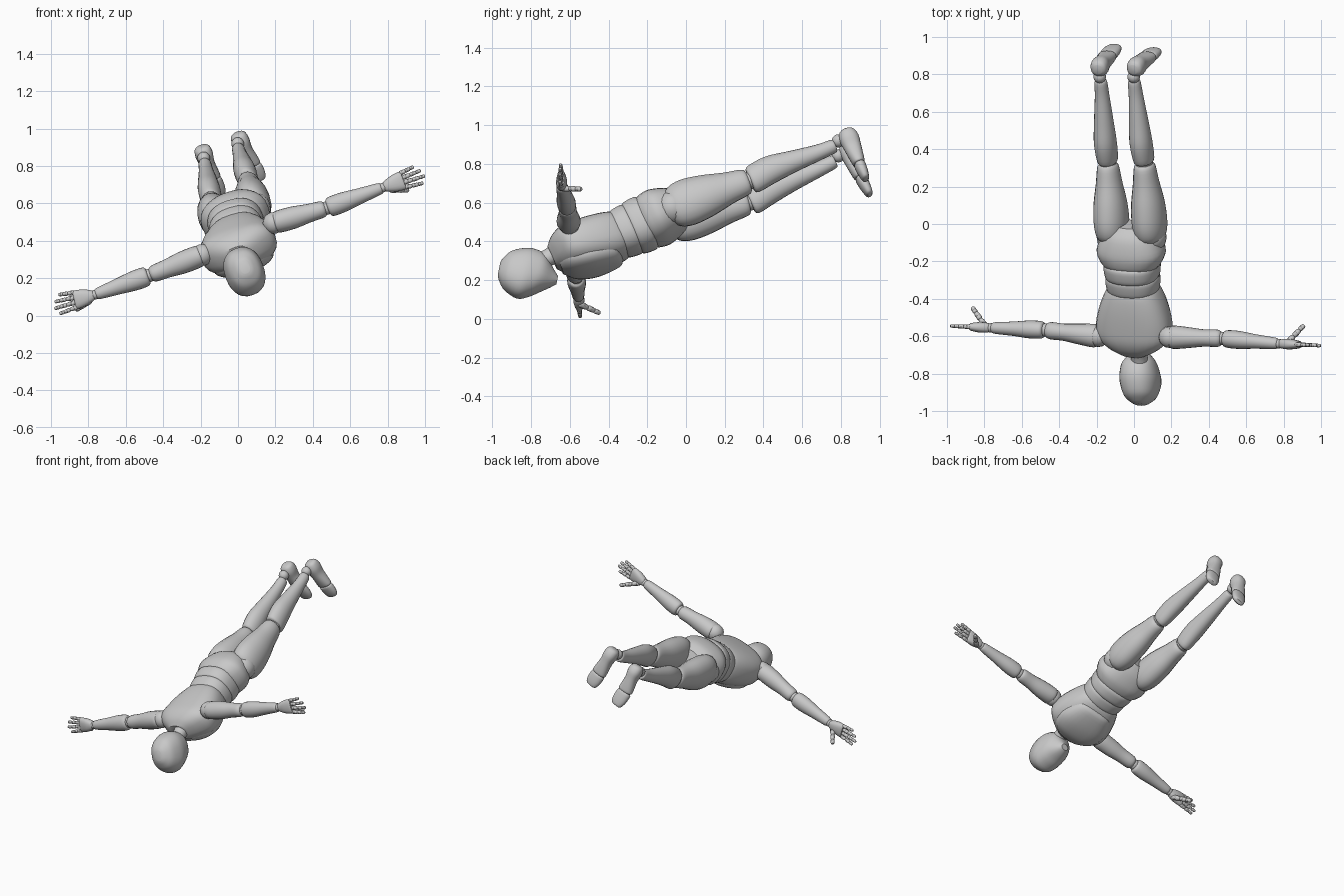
import bpy, bmesh, math
from mathutils import Vector as V

if "Cube" in bpy.data.objects:
    bpy.data.objects.remove(bpy.data.objects["Cube"])

grey = bpy.data.materials.new("plain_grey")
grey.use_nodes = True
grey.diffuse_color = (0.58, 0.58, 0.58, 1)
grey.node_tree.nodes["Principled BSDF"].inputs["Base Color"].default_value = grey.diffuse_color
parts = []


def finish(name, bm):
    mesh = bpy.data.meshes.new(name)
    bmesh.ops.recalc_face_normals(bm, faces=bm.faces)
    bm.to_mesh(mesh)
    bm.free()
    mesh.materials.append(grey)
    ob = bpy.data.objects.new(name, mesh)
    bpy.context.collection.objects.link(ob)
    parts.append(ob)


def spline(a, b, c, d, t):
    return 0.5 * (2 * b + (c - a) * t + (2 * a - 5 * b + 4 * c - d) * t * t
                  + (3 * b - a - 3 * c + d) * t ** 3)


def loft(name, start, end, side, stations, power=2.0, sides=20, steps=4):
    """Rings of (t, half width, half depth, depth shift) along start-end."""
    start, end = V(start), V(end)
    axis = (end - start).normalized()
    s = V(side)
    s = (s - axis * s.dot(axis)).normalized()
    f = s.cross(axis)
    rows = [tuple(r) + (0,) * (4 - len(r)) for r in stations]
    rings = []
    for i in range(len(rows) - 1):
        quad = [rows[max(i - 1, 0)], rows[i], rows[i + 1], rows[min(i + 2, len(rows) - 1)]]
        for k in range(steps):
            rings.append([spline(*v, k / steps) for v in zip(*quad)])
    rings.append(rows[-1])
    bm = bmesh.new()
    loops = []
    for t, w, d, shift in rings:
        centre = start.lerp(end, t) + f * shift
        loop = []
        for j in range(sides):
            a = math.tau * j / sides
            x = math.copysign(abs(math.cos(a)) ** (2 / power), math.cos(a))
            y = math.copysign(abs(math.sin(a)) ** (2 / power), math.sin(a))
            loop.append(bm.verts.new(centre + s * w * x + f * d * y))
        loops.append(loop)
    for p, q in zip(loops, loops[1:]):
        for j in range(sides):
            n = (j + 1) % sides
            bm.faces.new((p[j], p[n], q[n], q[j]))
    bm.faces.new(loops[0])
    bm.faces.new(loops[-1])
    finish(name, bm)


def ball(name, centre, radius):
    bm = bmesh.new()
    bmesh.ops.create_uvsphere(bm, u_segments=16, v_segments=10, radius=radius)
    bmesh.ops.translate(bm, verts=bm.verts, vec=V(centre))
    finish(name, bm)


# Body frame: across points to the left hip, up runs to the head
across = V((0.94, 0, 0.34))
up = V((0.05, -0.91, -0.40)).normalized()
hips = V((-0.015, -0.13, 0.53))


def torso(name, stations, power=2.4):
    loft(name, hips, hips + up, across, stations, power, 28)


# Trunk
torso("pelvis", [(-.14, .07, .06), (-.09, .14, .11), (0, .185, .14),
                 (.06, .17, .138), (.09, .15, .125)])
torso("lower_waist", [(.07, .135, .125), (.09, .15, .142), (.15, .145, .138), (.17, .13, .12)])
torso("upper_waist", [(.15, .13, .12), (.17, .145, .132), (.23, .14, .125), (.25, .125, .11)])
torso("ribcage", [(.21, .12, .10), (.24, .145, .122), (.32, .18, .132, -.005), (.42, .205, .13, -.015),
                  (.50, .20, .12, -.025), (.56, .14, .095, -.03), (.60, .07, .06, -.03)], 2.6)
torso("breastplate", [(.27, .09, .06, .065), (.30, .13, .082, .065), (.42, .17, .08, .06),
                      (.52, .15, .07, .04), (.58, .08, .05, .015)], 2.6)

# Neck and head
loft("neck", (.035, -.79, .275), (.02, -.63, .36), across,
     [(0, .048, .048), (.5, .045, .045), (.8, .055, .055), (1, .07, .06)])
loft("head", (.035, -.965, .26), (.035, -.665, .20), across,
     [(0, .025, .035), (.04, .05, .062), (.16, .085, .105), (.4, .105, .135), (.6, .10, .122, .012),
      (.75, .086, .095, .018), (.9, .05, .05, .005), (1, .025, .02)], 2.3, 28)


# Limb helpers
def leg(tag, hip, knee, ankle, heel, arch, toe):
    ball(tag + "_hip_joint", hip, .085)
    loft(tag + "_thigh", hip, knee, across,
         [(-.06, .05, .07), (.03, .08, .11), (.2, .092, .125), (.45, .088, .112),
          (.72, .07, .085), (.93, .058, .07), (.98, .045, .055)])
    ball(tag + "_knee_joint", knee, .046)
    loft(tag + "_shin", knee, ankle, across,
         [(.0, .042, .055), (.04, .054, .075), (.25, .06, .074, .012), (.5, .052, .058, .008),
          (.8, .039, .042), (.97, .034, .036), (1, .026, .028)])
    ball(tag + "_ankle_joint", V(ankle).lerp(V(heel), .3), .034)
    loft(tag + "_foot", heel, arch, across,
         [(0, .025, .025), (.07, .042, .042), (.25, .048, .052), (.5, .042, .046),
          (.8, .048, .038), (.96, .05, .032), (1, .042, .025)], 2.3)
    loft(tag + "_toes", arch, toe, across,
         [(0, .042, .024), (.1, .05, .03), (.55, .05, .027), (.9, .04, .02), (1, .026, .012)], 2.3)


def finger(name, base, direction, length, radius, side):
    # Three tapering segments with pinched joints
    cuts = (0, .42, .74, 1)
    for i in range(3):
        r = radius * (1 - .1 * i)
        loft(f"{name}_segment_{i + 1}", base + direction * length * cuts[i],
             base + direction * length * cuts[i + 1], side,
             [(0, r * .7, r * .7), (.15, r, r), (.8, r * .92, r * .92), (1, r * .6, r * .6)],
             sides=10, steps=2)


def hand(tag, wrist, knuckle, thumb):
    wrist, knuckle, thumb = V(wrist), V(knuckle), V(thumb)
    d = (knuckle - wrist).normalized()
    w = V((0, 0, 1))
    w = (w - d * w.dot(d)).normalized()
    loft(tag + "_palm", wrist, knuckle, w,
         [(0, .022, .022), (.15, .032, .026), (.5, .045, .028), (.9, .05, .022), (1, .046, .016)], 2.4)
    names = ("index", "middle", "ring", "little")
    for i, (label, length) in enumerate(zip(names, (.105, .118, .108, .085))):
        spread = (i - 1.5) * .026
        finger(f"{tag}_{label}_finger", knuckle + w * spread - d * abs(spread) * .25,
               (d + w * spread * 3).normalized(), length, .0125, w)
    root = wrist.lerp(knuckle, .25) - w * .025
    finger(tag + "_thumb", root, (thumb - root).normalized(), (thumb - root).length, .0165, w)


def arm(tag, shoulder, elbow, wrist):
    ball(tag + "_shoulder_joint", shoulder, .058)
    depth = (0, 1, 0)
    loft(tag + "_upper_arm", shoulder, elbow, depth,
         [(.0, .042, .042), (.06, .062, .058), (.35, .056, .06), (.65, .046, .05),
          (.9, .046, .045), (.97, .034, .034)])
    ball(tag + "_elbow_joint", elbow, .036)
    loft(tag + "_forearm", elbow, wrist, depth,
         [(.02, .034, .038), (.07, .046, .052), (.28, .048, .053), (.6, .038, .042),
          (.92, .031, .032), (.98, .024, .025)])
    ball(tag + "_wrist_joint", wrist, .026)


# Legs
leg("left", (.09, -.07, .575), (.055, .33, .715), (0, .77, .895),
    (-.005, .825, .975), (.075, .895, .80), (.115, .93, .72))
leg("right", (-.115, -.07, .505), (-.14, .33, .605), (-.178, .77, .815),
    (-.195, .825, .905), (-.14, .90, .73), (-.10, .95, .64))

# Arms and hands
arm("left", (.19, -.605, .495), (.475, -.612, .575), (.775, -.64, .685))
hand("left", (.78, -.64, .687), (.885, -.645, .725), (.91, -.54, .67))
arm("right", (-.19, -.60, .325), (-.475, -.567, .215), (-.765, -.555, .112))
hand("right", (-.77, -.555, .11), (-.875, -.55, .083), (-.865, -.445, .03))

# Smooth shading with crisp part edges
bpy.ops.object.select_all(action="DESELECT")
for ob in parts:
    ob.select_set(True)
bpy.context.view_layer.objects.active = parts[0]
bpy.ops.object.shade_smooth_by_angle(angle=math.radians(35))
